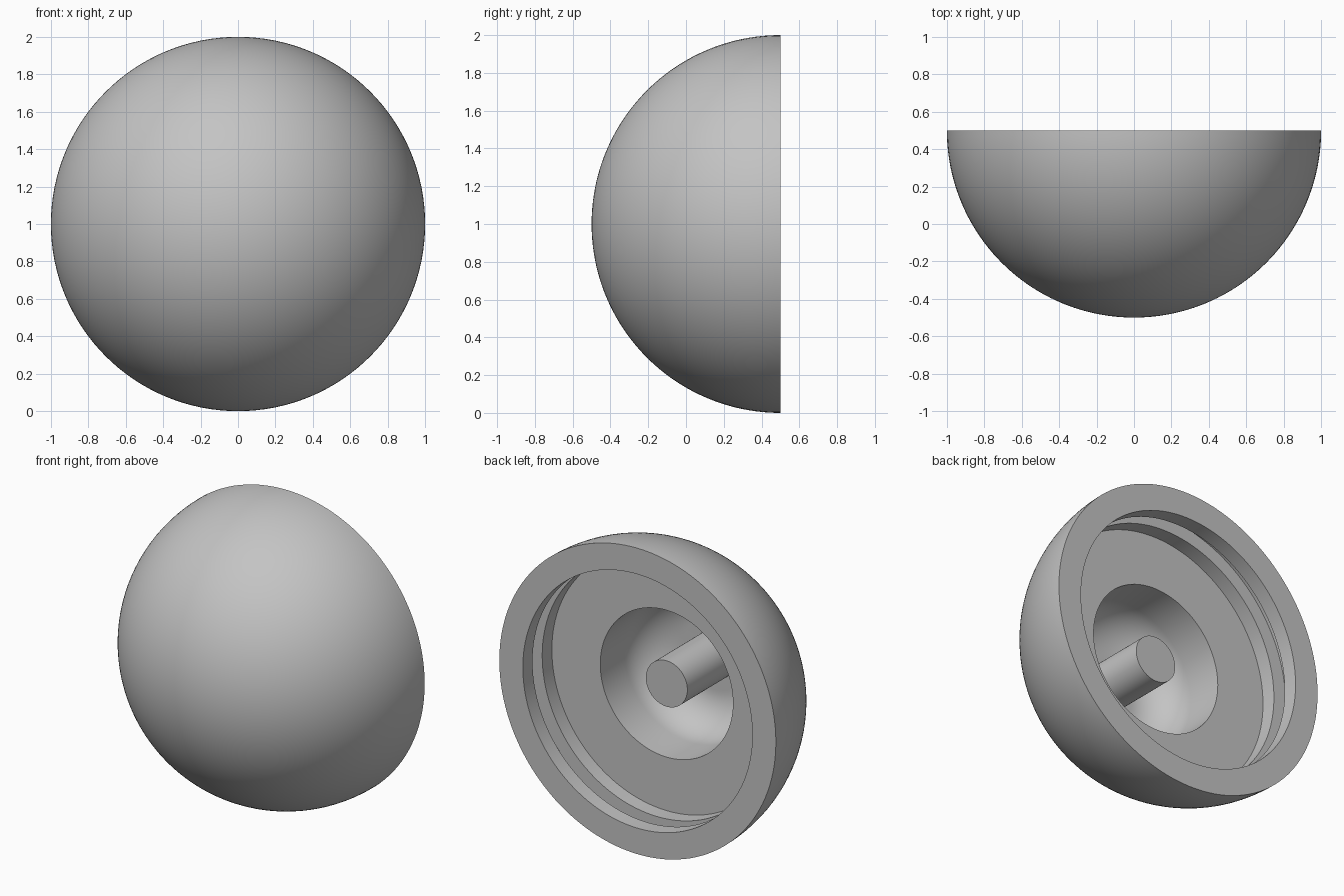
import bpy, bmesh, math
from mathutils import Vector

cube = bpy.data.objects.get("Cube")
if cube:
    bpy.data.objects.remove(cube, do_unlink=True)

# Single flat colour
grey = bpy.data.materials.new("plain_grey")
grey.use_nodes = True
colour = (0.55, 0.55, 0.55, 1)
grey.diffuse_color = colour
grey.node_tree.nodes["Principled BSDF"].inputs["Base Color"].default_value = colour

BACK = 0.5      # y of the flat back rim
SEGMENTS = 128


def arc(cx, cd, radius, start, end, steps):
    """Points (radius, depth) along an arc, angles in degrees."""
    angles = [math.radians(start + (end - start) * i / steps) for i in range(steps + 1)]
    return [(cx + radius * math.cos(a), cd + radius * math.sin(a)) for a in angles]


def revolve(name, profile):
    """Spin a (radius, depth) profile around the front-back axis."""
    bm = bmesh.new()
    verts = [bm.verts.new((max(r, 0), BACK - d, 1)) for r, d in profile]
    edges = [bm.edges.new(pair) for pair in zip(verts, verts[1:])]
    bmesh.ops.spin(bm, geom=verts + edges, cent=Vector((0, 0, 1)), axis=(0, 1, 0),
                   angle=math.tau, steps=SEGMENTS)
    bmesh.ops.remove_doubles(bm, verts=bm.verts, dist=1e-4)
    bmesh.ops.recalc_face_normals(bm, faces=bm.faces)
    mesh = bpy.data.meshes.new(name)
    bm.to_mesh(mesh)
    bm.free()
    mesh.materials.append(grey)
    obj = bpy.data.objects.new(name, mesh)
    bpy.context.collection.objects.link(obj)
    bpy.ops.object.select_all(action='DESELECT')
    obj.select_set(True)
    bpy.context.view_layer.objects.active = obj
    bpy.ops.object.shade_smooth_by_angle(angle=math.radians(30))
    return obj


# Domed shell: outer hemisphere, bore with ring groove, floor, rounded well
bore, groove, well, fillet = 0.83, 0.92, 0.48, 0.25
floor, well_end = 0.3, 0.8
shell = arc(0, 0, 1, 90, 0, 48)
shell += [(bore, 0), (bore, 0.1), (groove, 0.1), (groove, 0.2), (bore, 0.2),
          (bore, floor), (well, floor)]
shell += arc(well - fillet, well_end - fillet, fillet, 0, 90, 16)
shell += [(0, well_end)]
revolve("domed_shell", shell)

# Central post, flush with the recessed floor
revolve("centre_post", [(0, floor), (0.15, floor), (0.15, well_end + 0.05), (0, well_end + 0.05)])
